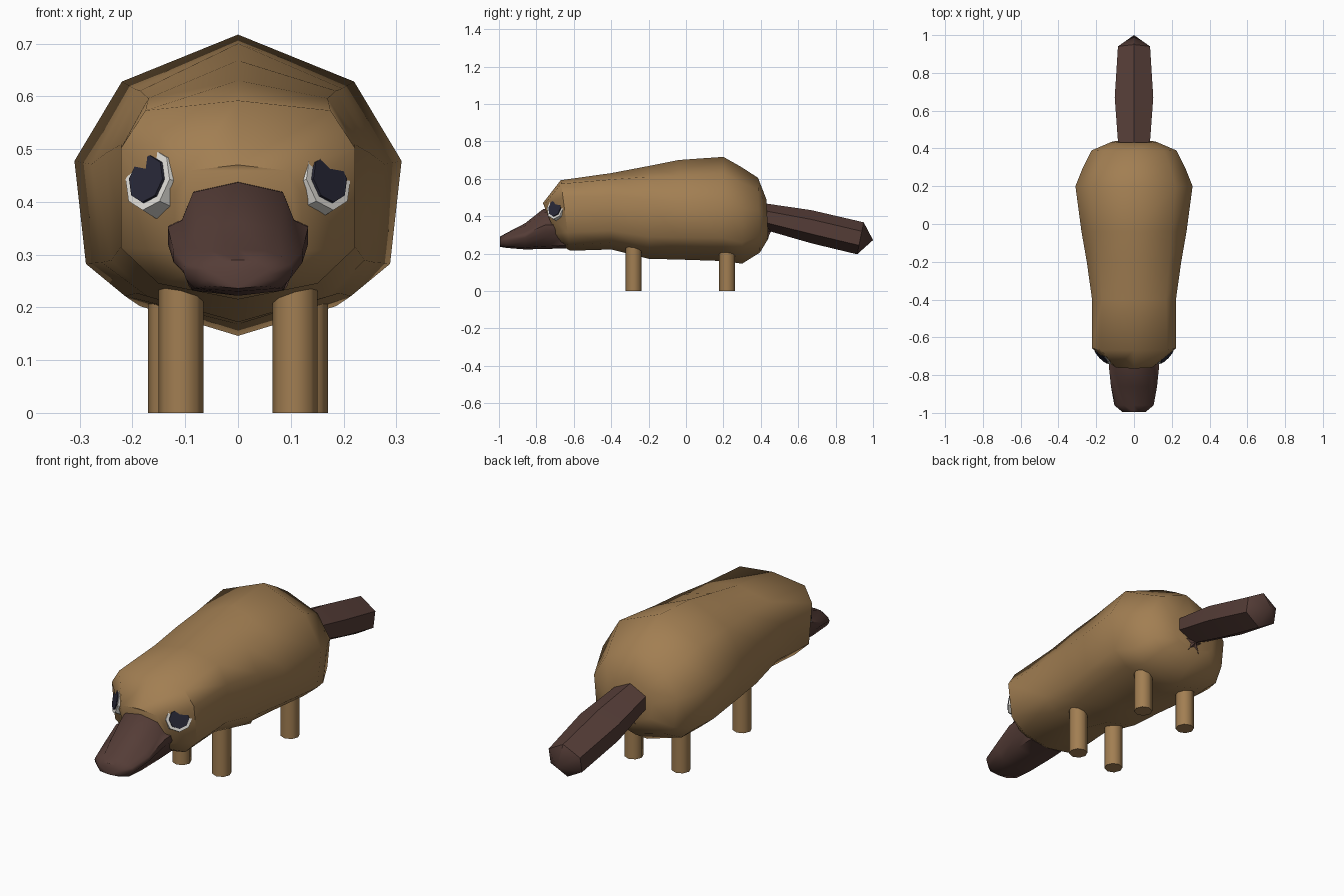
import bpy, bmesh, math
from mathutils import Vector

cube = bpy.data.objects.get("Cube")
if cube:
    bpy.data.objects.remove(cube, do_unlink=True)


def material(name, rgb):
    m = bpy.data.materials.new(name)
    m.use_nodes = True
    m.diffuse_color = (*rgb, 1)
    m.node_tree.nodes["Principled BSDF"].inputs["Base Color"].default_value = (*rgb, 1)
    return m


FUR = material("brown fur", (0.36, 0.21, 0.085))
HIDE = material("dark brown hide", (0.09, 0.046, 0.038))
WHITE = material("eye white", (0.82, 0.80, 0.75))
PUPIL = material("dark pupil", (0.022, 0.022, 0.04))


def finish(bm, name, mat, angle=50):
    bmesh.ops.recalc_face_normals(bm, faces=bm.faces)
    me = bpy.data.meshes.new(name)
    bm.to_mesh(me)
    bm.free()
    me.materials.append(mat)
    ob = bpy.data.objects.new(name, me)
    bpy.context.collection.objects.link(ob)
    bpy.ops.object.select_all(action='DESELECT')
    ob.select_set(True)
    bpy.context.view_layer.objects.active = ob
    bpy.ops.object.shade_smooth_by_angle(angle=math.radians(angle))
    return ob


def loft(name, mat, rings, apex=None, angle=50):
    """Skin mirrored half rings, each listed from top centre to bottom centre."""
    bm = bmesh.new()
    loops = []
    for half in rings:
        full = half + [(-x, y, z) for x, y, z in half[-2:0:-1]]
        loops.append([bm.verts.new(p) for p in full])
    n = len(loops[0])
    for a, b in zip(loops, loops[1:]):
        for i in range(n):
            j = (i + 1) % n
            bm.faces.new((a[i], a[j], b[j], b[i]))
    bm.faces.new(loops[0])
    if apex:
        tip = bm.verts.new(apex)
        for i in range(n):
            bm.faces.new((loops[-1][i], loops[-1][(i + 1) % n], tip))
    else:
        bm.faces.new(loops[-1])
    return finish(bm, name, mat, angle)


def ring(profile, y, w, top, bottom, lean=0):
    """Scale a unit half profile; lean shifts the bottom along y."""
    return [(x * w, y + lean * (1 - t), bottom + t * (top - bottom)) for x, t in profile]


# Body: boxy head section blending into a rounder rump
ROUND = [(0, 1), (0.71, 0.84), (1, 0.57), (0.93, 0.22), (0.69, 0.11), (0, 0)]
BOXY = [(0, 1), (0.79, 0.95), (1, 0.76), (1, 0.26), (0.68, 0.08), (0, 0)]


def blend(k):
    return [tuple(p + (q - p) * k for p, q in zip(a, b)) for a, b in zip(ROUND, BOXY)]


sections = [  # blend, y, half width, top, bottom, lean
    (1.0, -0.765, 0.12, 0.47, 0.25, 0.09),
    (1.0, -0.67, 0.222, 0.592, 0.215, 0.05),
    (0.7, -0.40, 0.222, 0.63, 0.222, 0),
    (0.4, -0.20, 0.25, 0.668, 0.172, 0),
    (0.0, -0.04, 0.278, 0.70, 0.168, 0),
    (0.0, 0.20, 0.31, 0.717, 0.16, 0),
    (0.0, 0.30, 0.27, 0.66, 0.146, 0),
    (0.0, 0.385, 0.225, 0.605, 0.205, 0.01),
    (0.0, 0.43, 0.12, 0.49, 0.28, 0.01),
]
loft("body", FUR, [ring(blend(k), *s) for k, *s in sections])

# Bill: flat snout that flares at the cheeks and tapers to the tip
BILL = [(0, 1), (0.64, 0.91), (0.80, 0.66), (1, 0.6), (1, 0.45), (0.83, 0.3), (0.7, 0.07), (0, 0)]
TIP = [(0, 1), (0.5, 0.97), (0.8, 0.8), (0.95, 0.65), (1, 0.5), (0.95, 0.3), (0.8, 0.08), (0, 0)]
loft("bill", HIDE, [
    ring(BILL, -0.70, 0.132, 0.44, 0.228, 0.06),
    ring(BILL, -0.765, 0.133, 0.437, 0.225, 0.03),
    ring(BILL, -0.86, 0.122, 0.362, 0.222),
    ring(TIP, -0.96, 0.104, 0.31, 0.23),
    ring(TIP, -0.995, 0.062, 0.29, 0.236),
], angle=60)

# Tail: six sided paddle with a blunt pointed end
TAIL = [(0, 1), (1, 0.72), (1, 0.28), (0, 0)]
loft("tail", HIDE, [
    ring(TAIL, 0.41, 0.083, 0.47, 0.33),
    ring(TAIL, 0.67, 0.102, 0.432, 0.255),
    ring(TAIL, 0.95, 0.085, 0.367, 0.196, -0.035),
], apex=(0, 1.0, 0.272), angle=40)

# Small spiky tuft under the tail root
bm = bmesh.new()
star = []
for i in range(10):
    a = math.radians(90 + 36 * i)
    r = 0.055 if i % 2 == 0 else 0.022
    star.append(bm.verts.new((r * math.cos(a), 0.435, 0.32 + r * math.sin(a))))
for y in (0.405, 0.455):
    c = bm.verts.new((0, y, 0.32))
    for i in range(10):
        bm.faces.new((star[i], star[(i + 1) % 10], c))
finish(bm, "tail_tuft", HIDE, 30)


def disc(name, mat, centre, normal, radius, depth, rim):
    """Octagonal plate with a bevelled front rim, facing along normal."""
    bm = bmesh.new()
    bmesh.ops.create_cone(bm, cap_ends=True, segments=8, radius1=radius,
                          radius2=radius * rim, depth=depth)
    bmesh.ops.rotate(bm, cent=(0, 0, 0), verts=bm.verts,
                     matrix=Vector(normal).to_track_quat('Z', 'Y').to_matrix())
    bmesh.ops.translate(bm, verts=bm.verts, vec=centre)
    return finish(bm, name, mat, 30)


for side, s in (("left", 1), ("right", -1)):
    # Eyes
    n = Vector((s * 0.70, -0.68, 0.22)).normalized()
    c = Vector((s * 0.163, -0.692, 0.44))
    disc(f"{side}_eye", WHITE, c - n * 0.008, n, 0.068, 0.04, 0.88)
    disc(f"{side}_pupil", PUPIL, c + n * 0.013, n, 0.047, 0.008, 0.97)

    # Legs
    for end, x, y in (("front", 0.108, -0.28), ("back", 0.128, 0.22)):
        bm = bmesh.new()
        bmesh.ops.create_cone(bm, cap_ends=True, segments=8, radius1=0.043,
                              radius2=0.043, depth=0.25)
        bmesh.ops.translate(bm, verts=bm.verts, vec=(s * x, y, 0.125))
        finish(bm, f"{side}_{end}_leg", FUR)
